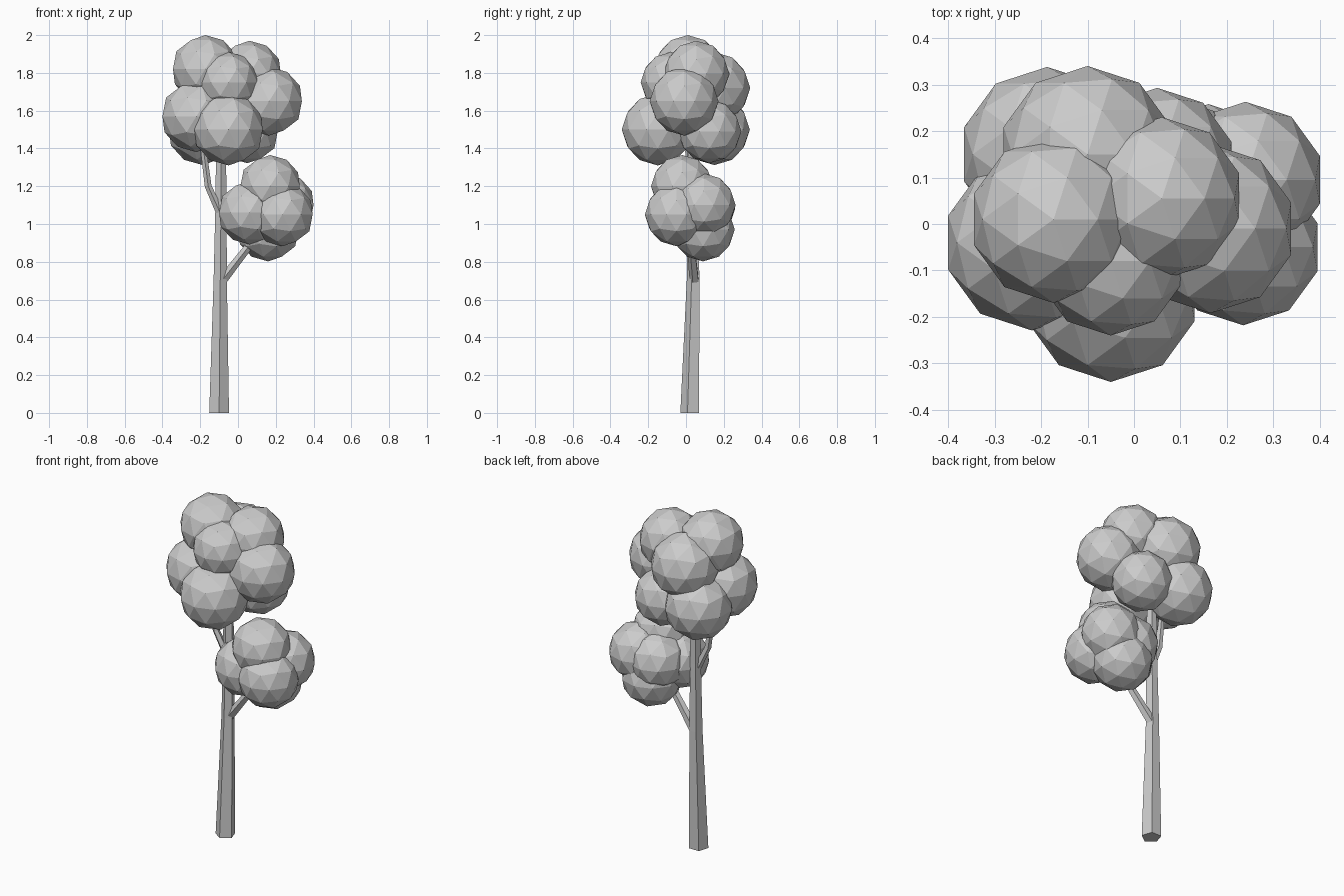
import bpy, bmesh, math
from mathutils import Vector

if "Cube" in bpy.data.objects:
    bpy.data.objects.remove(bpy.data.objects["Cube"])


def limb(name, nodes, level=False):
    """Five-sided tapered tube through (x, y, z, radius) nodes."""
    bm = bmesh.new()
    pts = [Vector(n[:3]) for n in nodes]
    rings = []
    for i, n in enumerate(nodes):
        d = pts[min(i + 1, len(pts) - 1)] - pts[max(i - 1, 0)]
        if level:
            d = Vector((0, 0, 1))
        u = Vector((0, 1, 0)).cross(d).normalized()
        v = d.cross(u).normalized()
        ring = []
        for k in range(5):
            a = math.radians(-90 + 72 * k)
            ring.append(bm.verts.new(pts[i] + n[3] * (u * math.cos(a) + v * math.sin(a))))
        rings.append(ring)
    for a, b in zip(rings, rings[1:]):
        for k in range(5):
            j = (k + 1) % 5
            bm.faces.new((a[k], a[j], b[j], b[k]))
    bm.faces.new(rings[0][::-1])
    bm.faces.new(rings[-1])
    bmesh.ops.recalc_face_normals(bm, faces=bm.faces)
    mesh = bpy.data.meshes.new(name)
    bm.to_mesh(mesh)
    bm.free()
    bpy.context.collection.objects.link(bpy.data.objects.new(name, mesh))


def foliage(name, blobs):
    """Flat-shaded leaf balls given as (x, y, z, radius)."""
    for i, (x, y, z, r) in enumerate(blobs, 1):
        bpy.ops.mesh.primitive_ico_sphere_add(subdivisions=2, radius=r, location=(x, y, z))
        bpy.context.object.name = f"{name}_{i}"


# Trunk and its two branches
limb("trunk", [(-0.10, 0.025, 0, 0.055), (-0.094, 0.041, 0.70, 0.037),
               (-0.09, 0.04, 1.10, 0.031), (-0.09, 0.04, 1.55, 0.026)], level=True)
limb("lower_branch", [(-0.085, 0.045, 0.70, 0.027), (0.04, 0.03, 0.86, 0.022),
                      (0.14, 0.03, 1.00, 0.018)])
limb("upper_branch", [(-0.095, 0.035, 1.06, 0.022), (-0.158, 0.02, 1.20, 0.019),
                      (-0.19, 0.01, 1.45, 0.016)])

# Crown at the top of the trunk
foliage("crown_leaves", [
    (-0.173, 0.01, 1.82, 0.18),
    (0.06, 0.055, 1.795, 0.175),
    (-0.05, -0.08, 1.75, 0.16),
    (0.165, -0.01, 1.65, 0.182),
    (-0.22, -0.04, 1.57, 0.189),
    (-0.05, -0.15, 1.50, 0.19),
    (-0.10, 0.15, 1.72, 0.19),
    (-0.187, 0.15, 1.50, 0.188),
    (0.05, 0.125, 1.49, 0.168),
])

# Smaller cluster on the lower branch
foliage("side_leaves", [
    (0.17, -0.02, 1.20, 0.165),
    (0.06, -0.02, 1.06, 0.168),
    (0.235, -0.05, 1.05, 0.168),
    (0.24, 0.095, 1.10, 0.168),
    (0.16, 0.09, 0.97, 0.168),
    (0.12, 0.095, 1.08, 0.165),
])
